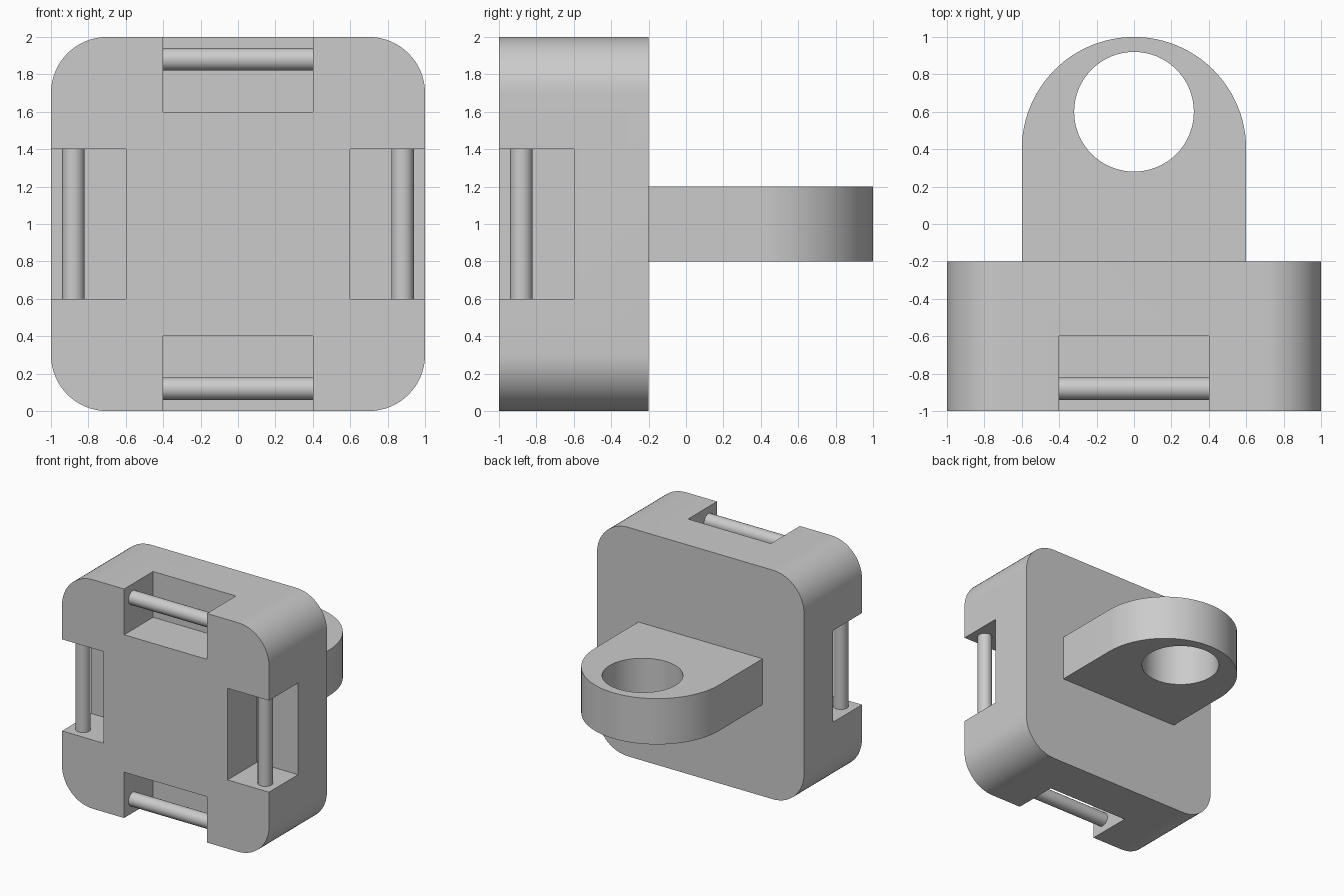
import bpy, bmesh
from math import pi, sin, cos, radians
from mathutils import Matrix, Vector

if "Cube" in bpy.data.objects:
    bpy.data.objects.remove(bpy.data.objects["Cube"], do_unlink=True)

grey = bpy.data.materials.new("plain grey")
grey.use_nodes = True
colour = (0.6, 0.6, 0.6, 1)
grey.diffuse_color = colour
grey.node_tree.nodes["Principled BSDF"].inputs["Base Color"].default_value = colour


def add_object(name, bm):
    bmesh.ops.recalc_face_normals(bm, faces=bm.faces)
    mesh = bpy.data.meshes.new(name)
    bm.to_mesh(mesh)
    bm.free()
    mesh.materials.append(grey)
    obj = bpy.data.objects.new(name, mesh)
    bpy.context.collection.objects.link(obj)
    return obj


def activate(obj):
    bpy.ops.object.select_all(action='DESELECT')
    obj.select_set(True)
    bpy.context.view_layer.objects.active = obj


def arc(cx, cy, radius, start, end, steps):
    angles = [radians(start + (end - start) * i / steps) for i in range(steps + 1)]
    return [(cx + radius * cos(a), cy + radius * sin(a)) for a in angles]


def prism(name, outline, to_3d, depth):
    """Extrude a flat outline along the depth vector."""
    bm = bmesh.new()
    face = bm.faces.new([bm.verts.new(to_3d(u, v)) for u, v in outline])
    top = bmesh.ops.extrude_face_region(bm, geom=[face])["geom"]
    verts = [g for g in top if isinstance(g, bmesh.types.BMVert)]
    bmesh.ops.translate(bm, verts=verts, vec=depth)
    return add_object(name, bm)


def box(name, centre, size):
    bm = bmesh.new()
    bmesh.ops.create_cube(bm, size=1, matrix=Matrix.Translation(centre) @ Matrix.Diagonal((*size, 1)))
    return add_object(name, bm)


def cylinder(name, centre, radius, length, rotation=Matrix(), sides=32):
    bm = bmesh.new()
    bmesh.ops.create_cone(bm, cap_ends=True, segments=sides, radius1=radius, radius2=radius,
                          depth=length, matrix=Matrix.Translation(centre) @ rotation)
    return add_object(name, bm)


def cut(obj, cutter):
    mod = obj.modifiers.new("cut", 'BOOLEAN')
    mod.operation = 'DIFFERENCE'
    mod.solver = 'EXACT'
    mod.object = cutter
    activate(obj)
    bpy.ops.object.modifier_apply(modifier=mod.name)
    bpy.data.objects.remove(cutter, do_unlink=True)


def smooth(obj):
    activate(obj)
    bpy.ops.object.shade_smooth_by_angle(angle=radians(30))


# Rounded square block
corners = [(0.7, 1.7, 0), (-0.7, 1.7, 90), (-0.7, 0.3, 180), (0.7, 0.3, 270)]
outline = [p for x, z, a in corners for p in arc(x, z, 0.3, a, a + 90, 16)]
block = prism("rounded_block", outline, lambda x, z: (x, -1, z), (0, 0.8, 0))

# Edge notches, each crossed by a round pin
for side, (dx, dz) in {"left": (1, 0), "right": (-1, 0), "top": (0, 1), "bottom": (0, -1)}.items():
    middle = Vector((0, 0, 1))
    out = Vector((dx, 0, dz))
    size = (0.8, 0.8, 0.8)
    cut(block, box(side + "_notch_cutter", middle + out + Vector((0, -1, 0)), size))
    turn = Matrix.Rotation(pi / 2, 4, 'Y') if dz else Matrix()
    pin = cylinder(side + "_pin", middle + out * 0.88 + Vector((0, -0.88, 0)), 0.06, 0.8, turn)
    smooth(pin)
smooth(block)

# Rear lug with a round end and a through hole
outline = [(-0.6, -0.2), (0.6, -0.2)] + arc(0, 0.4, 0.6, 0, 180, 48)
lug = prism("rear_lug", outline, lambda x, y: (x, y, 0.8), (0, 0, 0.4))
cut(lug, cylinder("hole_cutter", (0, 0.6, 1), 0.32, 1, sides=64))
smooth(lug)
